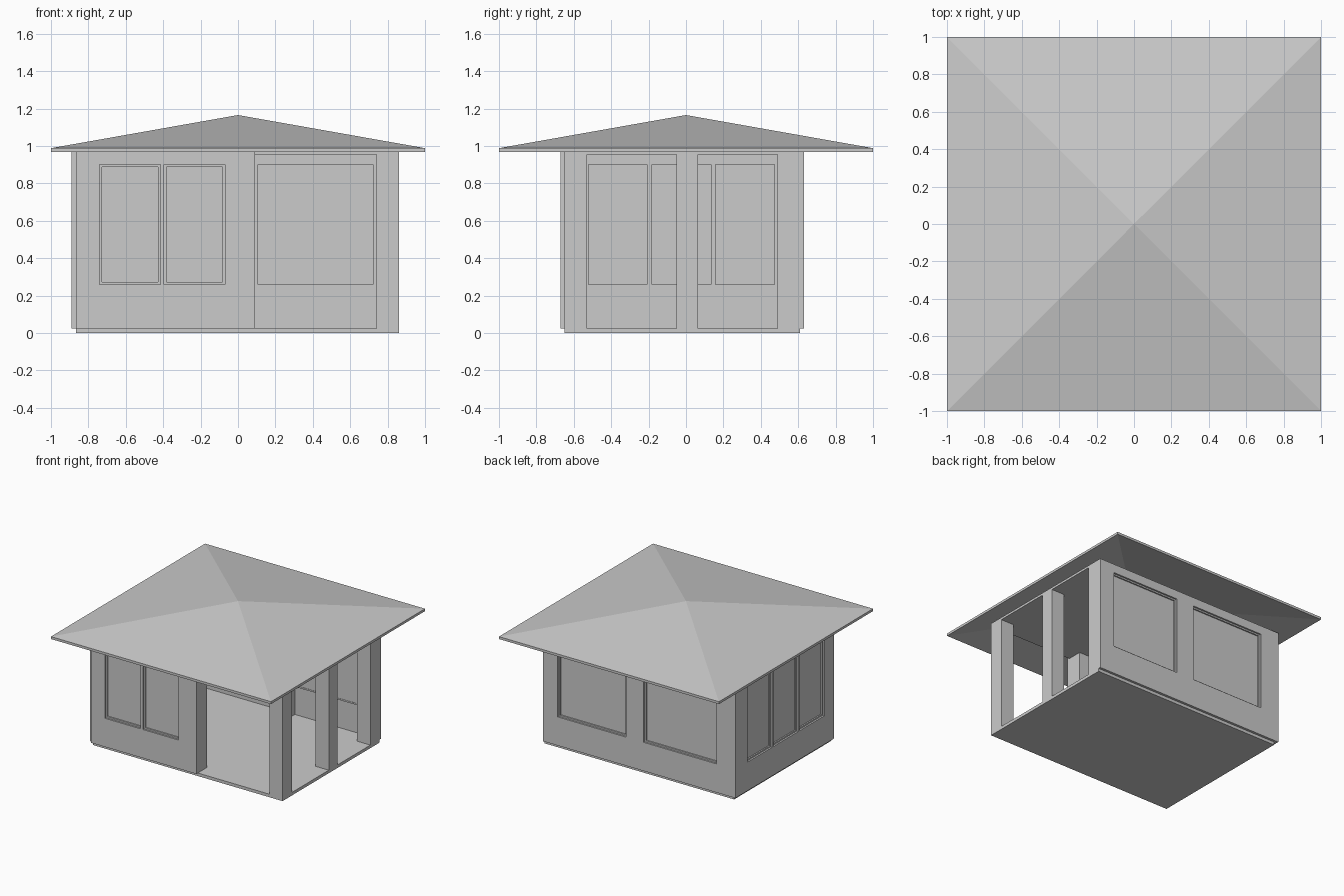
import bpy
import bmesh

cube = bpy.data.objects.get("Cube")
if cube:
    bpy.data.objects.remove(cube, do_unlink=True)

grey = bpy.data.materials.new("plain_grey")
grey.use_nodes = True
COLOUR = (0.6, 0.6, 0.6, 1)
grey.diffuse_color = COLOUR
grey.node_tree.nodes["Principled BSDF"].inputs["Base Color"].default_value = COLOUR


def add_object(name, bm):
    bmesh.ops.recalc_face_normals(bm, faces=bm.faces)
    mesh = bpy.data.meshes.new(name)
    bm.to_mesh(mesh)
    bm.free()
    mesh.materials.append(grey)
    obj = bpy.data.objects.new(name, mesh)
    bpy.context.collection.objects.link(obj)
    return obj


def box(name, x, y, z):
    """Box from its (low, high) range on each axis."""
    bm = bmesh.new()
    bmesh.ops.create_cube(bm, size=1)
    for v in bm.verts:
        v.co = [r[0] if c < 0 else r[1] for c, r in zip(v.co, (x, y, z))]
    return add_object(name, bm)


def window(wall, axis, outer, span):
    """Hole through a thin wall, filled by a set-back frame and pane."""
    inward = -1 if outer > 0 else 1

    def part(name, across, depths, z):
        through = sorted(outer + inward * d for d in depths)
        x, y = (across, through) if axis == "y" else (through, across)
        return box(name, x, y, z)

    cutter = part("window_cutter", span, (-0.05, 0.08), (SILL, HEAD))
    cutter.hide_render = True
    cutter.hide_set(True)
    cutter.display_type = "WIRE"
    mod = wall.modifiers.new("window", "BOOLEAN")
    mod.operation = "DIFFERENCE"
    mod.solver = "EXACT"
    mod.object = cutter

    low, high = span
    depth = (0.014, 0.034)
    for side in ((low, low + BAR), (high - BAR, high)):
        part("window_side_bar", side, depth, (SILL, HEAD))
    inner = (low + BAR, high - BAR)
    for z in ((SILL, SILL + BAR), (HEAD - BAR, HEAD)):
        part("window_cross_bar", inner, depth, z)
    part("window_pane", inner, (0.025, 0.031), (SILL + BAR, HEAD - BAR))


FLOOR, CEILING, TOP = 0.025, 0.953, 0.972
SILL, HEAD, BAR = 0.26, 0.9, 0.012
RISE = (FLOOR, TOP)

# Floor and ceiling slabs
box("floor_slab", (-0.865, 0.86), (-0.65, 0.61), (0, FLOOR))
box("ceiling_slab", (-0.865, 0.86), (-0.65, 0.61), (CEILING, TOP))

# Thin walls wrapped around the slabs, with windows
front_wall = box("front_wall", (-0.865, 0.09), (-0.67, -0.65), RISE)
for span in ((-0.74, -0.415), (-0.395, -0.07)):
    window(front_wall, "y", -0.67, span)

back_wall = box("back_wall", (-0.89, 0.86), (0.61, 0.63), RISE)
for span in ((-0.72, -0.055), (0.105, 0.725)):
    window(back_wall, "y", 0.63, span)

right_wall = box("right_wall", (-0.89, -0.865), (-0.65, 0.61), RISE)
for i in range(3):
    low = -0.525 + i * 0.34
    window(right_wall, "x", -0.89, (low, low + 0.32))

# Square posts at the corners and halfway along the front, back and open side
for label, y in (("front", (-0.65, -0.53)), ("back", (0.49, 0.61))):
    for side, x in (("right", (-0.865, -0.75)), ("centre", (-0.03, 0.09)),
                    ("left", (0.74, 0.86))):
        box(f"{label}_{side}_post", x, y, (FLOOR, CEILING))
box("open_side_post", (0.74, 0.86), (-0.05, 0.063), (FLOOR, CEILING))

# Hipped roof: a hollow pyramid sheet with a thin upright rim
bm = bmesh.new()
corners = ((-1, -1), (1, -1), (1, 1), (-1, 1))
top = [bm.verts.new((x, y, 0.988)) for x, y in corners]
low = [bm.verts.new((x, y, 0.968)) for x, y in corners]
peak, under_peak = bm.verts.new((0, 0, 1.165)), bm.verts.new((0, 0, 1.145))
for i in range(4):
    j = (i + 1) % 4
    bm.faces.new((top[i], top[j], peak))
    bm.faces.new((low[j], low[i], under_peak))
    bm.faces.new((low[i], low[j], top[j], top[i]))
add_object("hipped_roof", bm)
